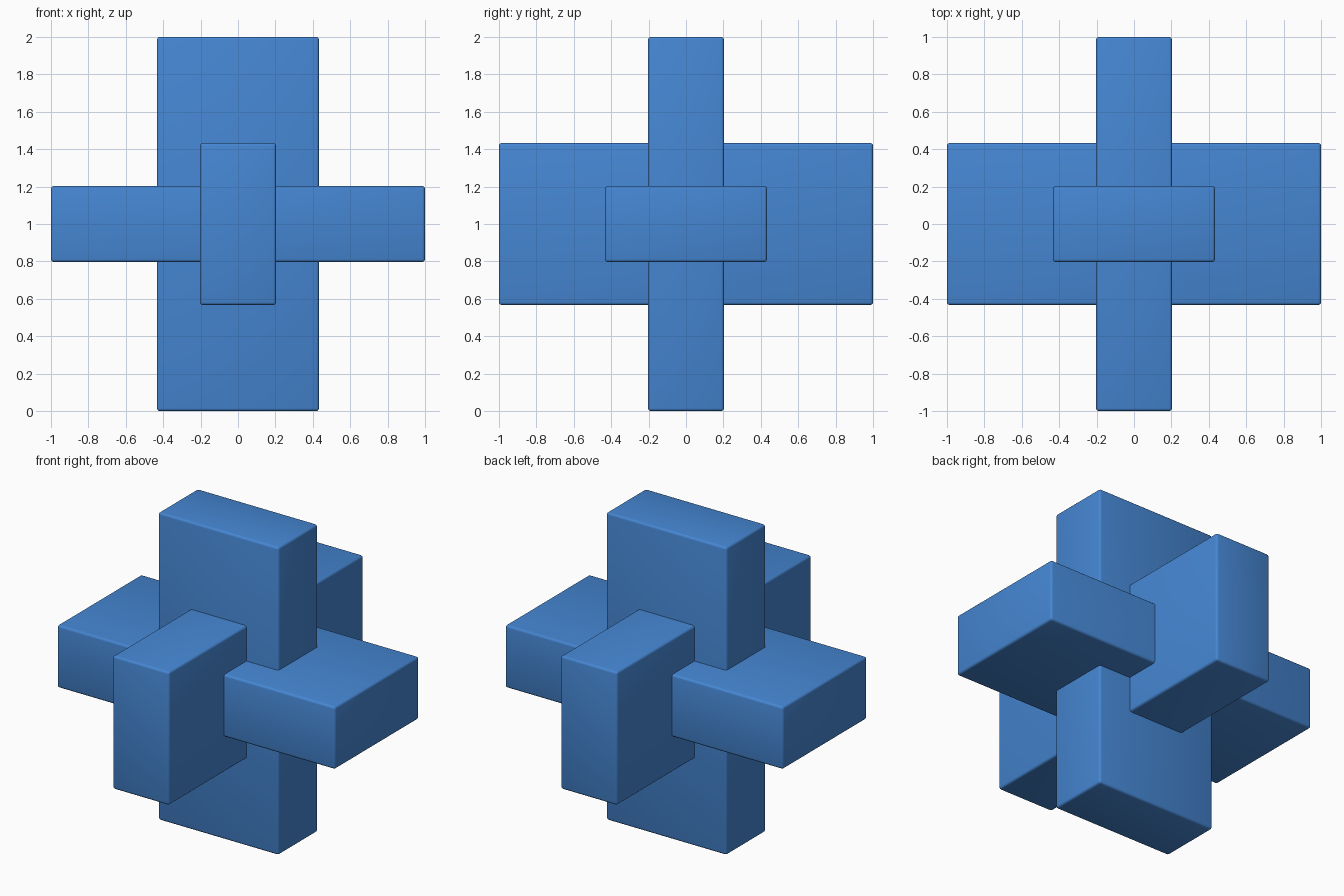
import bpy

if "Cube" in bpy.data.objects:
    bpy.data.objects.remove(bpy.data.objects["Cube"])

LONG, WIDE, THIN = 2.0, 0.866, 0.406

blue = bpy.data.materials.new("blue")
blue.diffuse_color = (0.06, 0.24, 0.65, 1.0)
blue.use_nodes = True
blue.node_tree.nodes["Principled BSDF"].inputs["Base Color"].default_value = blue.diffuse_color


def bar(name, size):
    """Bar centred on the crossing point, with slightly rounded edges."""
    bpy.ops.mesh.primitive_cube_add(size=1, location=(0, 0, 1))
    ob = bpy.context.object
    ob.name = name
    ob.scale = size
    bpy.ops.object.transform_apply(location=False, rotation=False, scale=True)
    bevel = ob.modifiers.new("rounded_edges", 'BEVEL')
    bevel.width = 0.015
    bevel.segments = 3
    bpy.ops.object.shade_smooth()
    ob.data.materials.append(blue)


# Three identical slabs, each turned to a different axis
bar("upright_bar", (WIDE, THIN, LONG))
bar("side_to_side_bar", (LONG, WIDE, THIN))
bar("front_to_back_bar", (THIN, LONG, WIDE))
